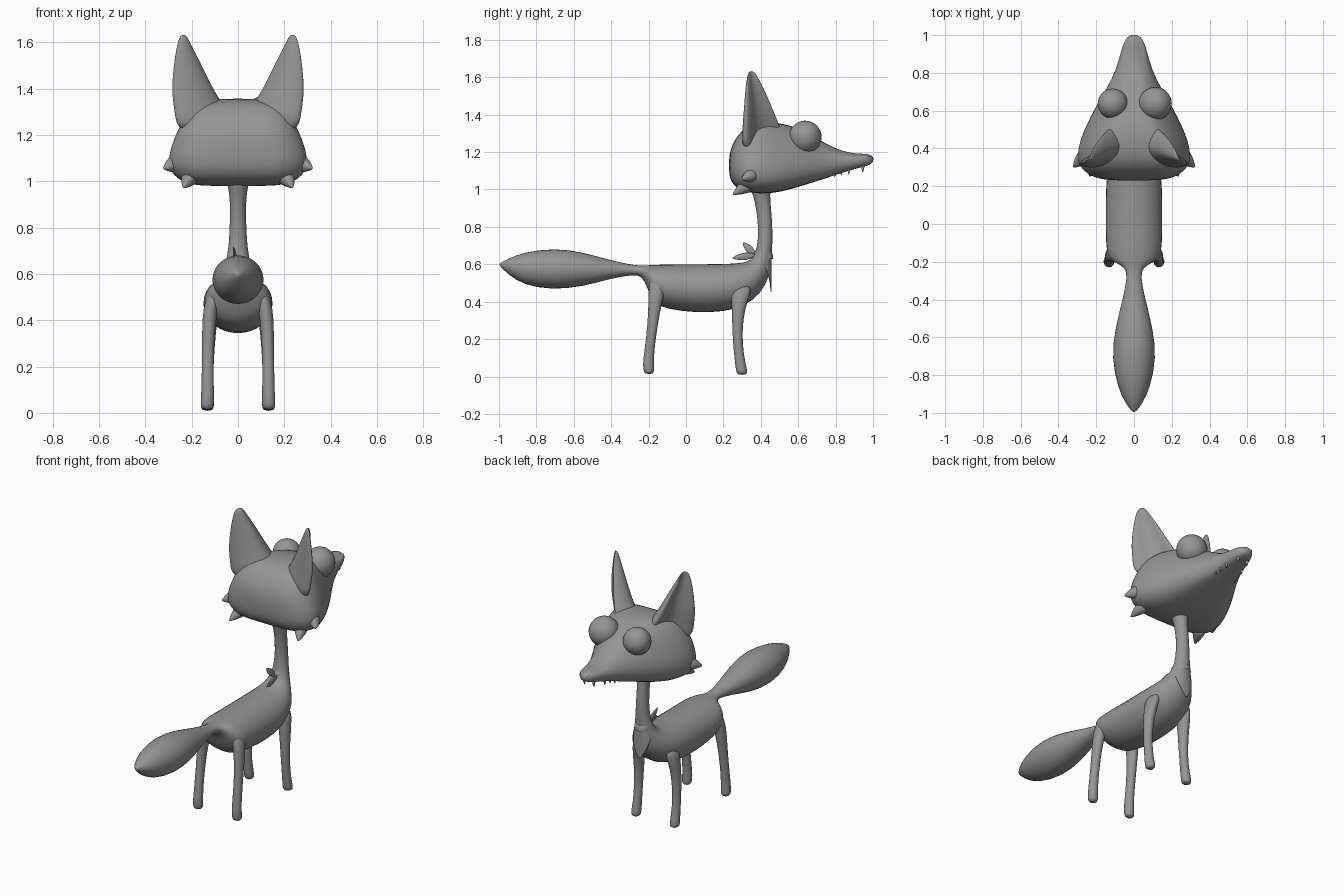
import bpy, bmesh, math
from mathutils import Vector

cube = bpy.data.objects.get("Cube")
if cube:
    bpy.data.objects.remove(cube)

grey = bpy.data.materials.new("plain_grey")
grey.use_nodes = True
colour = (0.3, 0.3, 0.3, 1)
grey.diffuse_color = colour
grey.node_tree.nodes["Principled BSDF"].inputs["Base Color"].default_value = colour


def finish(name, bm, subdivisions=0, thickness=0):
    bmesh.ops.recalc_face_normals(bm, faces=bm.faces)
    for f in bm.faces:
        f.smooth = True
    mesh = bpy.data.meshes.new(name)
    bm.to_mesh(mesh)
    bm.free()
    mesh.materials.append(grey)
    obj = bpy.data.objects.new(name, mesh)
    bpy.context.collection.objects.link(obj)
    if thickness:
        obj.modifiers.new("Thickness", 'SOLIDIFY').thickness = thickness
    if subdivisions:
        sub = obj.modifiers.new("Smooth", 'SUBSURF')
        sub.levels = sub.render_levels = subdivisions
    return obj


def loft(name, rings, subdivisions=1, capped=True):
    """Skin a list of equal point rings."""
    bm = bmesh.new()
    rows = [[bm.verts.new(p) for p in ring] for ring in rings]
    n = len(rows[0])
    for a, b in zip(rows, rows[1:]):
        for i in range(n):
            bm.faces.new((a[i], a[(i + 1) % n], b[(i + 1) % n], b[i]))
    if capped:
        bm.faces.new(rows[0])
        bm.faces.new(rows[-1])
    return finish(name, bm, subdivisions)


def ellipse(centre, u, v, n=16):
    c, u, v = Vector(centre), Vector(u), Vector(v)
    angles = [2 * math.pi * i / n for i in range(n)]
    return [c + u * math.cos(a) + v * math.sin(a) for a in angles]


def slice_ring(y0, z0, y1, z1, rx):
    """Elliptical section from an underside point to an upper point."""
    lo, hi = Vector((0, y0, z0)), Vector((0, y1, z1))
    return ellipse((lo + hi) / 2, (rx * 1.02, 0, 0), (hi - lo) * 0.51)


def spike(name, base, tip, radius, flat=1.0, bulge=False, n=8):
    """Pointed cone, or a leaf when bulged."""
    base, tip = Vector(base), Vector(tip)
    d = tip - base
    u = d.cross(Vector((1, 0, 0))).normalized()
    v = d.cross(u).normalized() * flat
    steps = ((0, .3), (.25, .8), (.55, 1), (.85, .5), (1, .04)) if bulge else \
        ((0, 1), (.4, .75), (.8, .35), (1, .06))
    return loft(name, [ellipse(base + d * t, u * radius * r, v * radius * r, n) for t, r in steps])


# Tail, torso and neck in one continuous skin
loft("body_neck_and_tail", [slice_ring(*s) for s in (
    (-1, .595, -.998, .605, .006), (-.95, .545, -.95, .63, .045),
    (-.87, .49, -.87, .665, .085), (-.72, .462, -.7, .688, .12),
    (-.55, .48, -.55, .665, .1), (-.4, .525, -.4, .62, .06),
    (-.28, .545, -.28, .595, .035), (-.235, .54, -.225, .592, .045),
    (-.205, .47, -.205, .595, .1), (-.175, .39, -.18, .597, .14),
    (-.1, .36, -.1, .6, .15), (.05, .34, .05, .6, .15),
    (.2, .345, .18, .602, .15), (.31, .375, .27, .604, .14),
    (.4, .44, .325, .612, .115), (.45, .54, .36, .635, .075),
    (.46, .65, .378, .68, .045), (.464, .78, .39, .78, .036),
    (.455, .9, .375, .9, .033), (.447, .97, .36, .97, .04),
    (.46, 1.03, .33, 1.03, .06))])


# Head: y, top, bottom, top half width, cheek half width, cheek height
def head_ring(y, top, bottom, wt, w, zw):
    half = [(wt * .5, top), (wt, top - .012), (wt * .4 + w * .6, (top + zw) / 2 + .01),
            (w, zw), (w * .75, bottom + .005), (w * .35, bottom)]
    pts = half + [(-x, z) for x, z in reversed(half)]
    return [(x, y, z) for x, z in pts]


loft("head", [head_ring(*s) for s in (
    (.228, 1.19, 1.07, .12, .17, 1.1), (.26, 1.27, 1.01, .17, .26, 1.08),
    (.32, 1.34, .985, .2, .325, 1.06), (.42, 1.36, .975, .19, .315, 1.06),
    (.52, 1.355, .99, .13, .275, 1.08), (.62, 1.32, 1.02, .1, .22, 1.1),
    (.72, 1.262, 1.05, .07, .155, 1.12), (.82, 1.207, 1.085, .05, .1, 1.135),
    (.92, 1.19, 1.115, .042, .073, 1.15), (.975, 1.193, 1.127, .03, .052, 1.16),
    (1.003, 1.175, 1.145, .012, .022, 1.16))], 2)


# Ear section: back edge, inner edge, front edge and a hollow facing outward
def ear_ring(s, z, outer, inner, back, front):
    w, d = outer - inner, front - back
    pts = ((1, .08), (.85, 0), (.45, .05), (.1, .3), (0, .6), (.2, .95), (.36, 1),
           (.4, .7), (.55, .4), (.85, .25))
    return [(s * (inner + w * px), back + d * py, z) for px, py in pts]


for s, side in ((1, "left"), (-1, "right")):
    loft(side + "_ear", [ear_ring(s, *r) for r in (
        (1.2, .275, .02, .29, .54), (1.3, .285, .03, .295, .525),
        (1.38, .297, .09, .302, .49), (1.5, .285, .15, .312, .44),
        (1.59, .266, .2, .322, .392), (1.635, .25, .222, .335, .365))], 2)

    # Eye
    bm = bmesh.new()
    bmesh.ops.create_uvsphere(bm, u_segments=32, v_segments=16, radius=.084 + s * .004)
    eye = finish(side + "_eye", bm)
    eye.location = (s * .112, .637, 1.28)

    # Cheek tufts
    spike(side + "_cheek_tuft", (s * .26, .36, 1.08), (s * .322, .3, 1.055), .05)
    spike(side + "_jaw_tuft", (s * .2, .34, 1.03), (s * .235, .25, .973), .05)

    # Teeth
    for i, (x, y, z) in enumerate(((.07, .795, 1.11), (.062, .83, 1.12),
                                   (.055, .87, 1.125), (.032, .945, 1.135))):
        spike(f"{side}_tooth_{i + 1}", (s * x, y, z), (s * x, y, z - .045), .012)

    # Legs
    for end, path in (
            ("front", ((.105, .3, .5, .03, .07), (.122, .285, .4, .034, .042),
                       (.128, .275, .3, .029, .03), (.131, .276, .18, .025, .026),
                       (.131, .288, .08, .026, .028), (.132, .298, .03, .031, .032),
                       (.132, .3, .008, .025, .026))),
            ("rear", ((.1, -.145, .54, .025, .05), (.12, -.158, .45, .034, .045),
                      (.128, -.17, .35, .028, .032), (.131, -.188, .2, .026, .026),
                      (.131, -.202, .09, .028, .029), (.133, -.2, .035, .031, .031),
                      (.133, -.197, .012, .025, .024)))):
        loft(f"{side}_{end}_leg", [ellipse((s * x, y, z), (rx, 0, 0), (0, ry, 0), 12)
                                   for x, y, z, rx, ry in path])

    # Scarf bow
    spike(side + "_bow_leaf", (s * .008, .37, .65), (s * .02, .275 - s * .028, .675 - s * .042),
          .024, .35, True)

# Scarf collar around the neck base
loft("scarf_collar", [ellipse((0, .416, z), (r, 0, 0), (0, r, -r * .15))
                      for z, r in ((.635, .052), (.66, .051), (.668, .044))], capped=False)

# Scarf flap wrapping the chest and ending in a point
bm = bmesh.new()
rows = []
for j in range(7):
    t = j / 6
    spread = math.radians(110) * (1 - t * .98)
    rows.append([bm.verts.new(((.054 + .03 * t) * math.sin(a * spread / 4),
                               .413 + .045 * math.cos(a * spread / 4), .66 - .21 * t))
                 for a in range(-4, 5)])
for a, b in zip(rows, rows[1:]):
    for i in range(8):
        bm.faces.new((a[i], a[i + 1], b[i + 1], b[i]))
finish("scarf_flap", bm, 1, .006)
